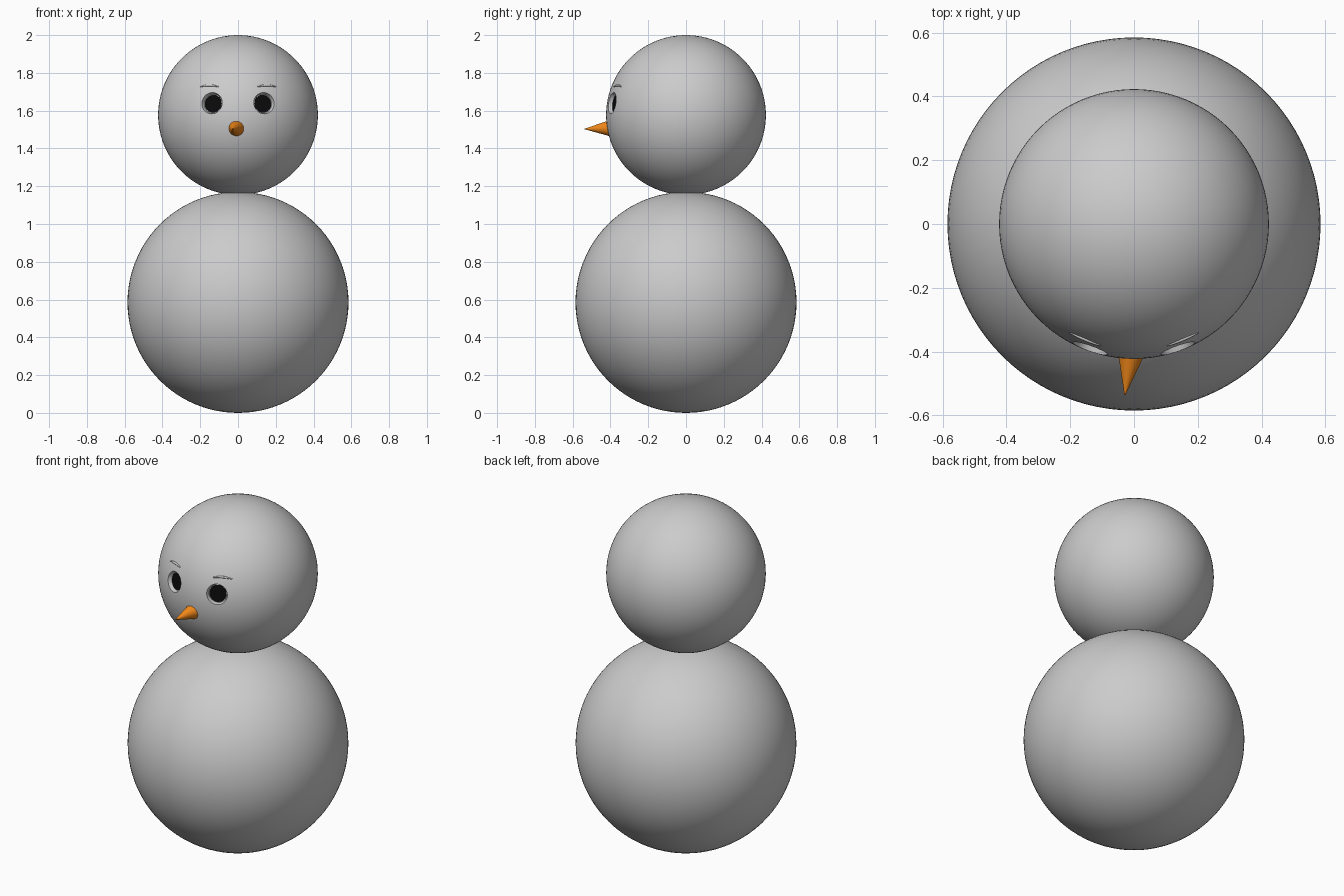
import bpy
import math
from mathutils import Vector

if "Cube" in bpy.data.objects:
    bpy.data.objects.remove(bpy.data.objects["Cube"])

HEAD_R, BODY_R = 0.423, 0.585
HEAD_C = Vector((0, 0, 2 - HEAD_R))


def material(name, color):
    m = bpy.data.materials.new(name)
    m.diffuse_color = color
    m.use_nodes = True
    m.node_tree.nodes["Principled BSDF"].inputs["Base Color"].default_value = m.diffuse_color
    return m


def finish(name, mat=None, angle=40):
    ob = bpy.context.object
    ob.name = name
    if mat:
        ob.data.materials.append(mat)
    bpy.ops.object.shade_smooth_by_angle(angle=math.radians(angle))
    return ob


def sphere(name, r, loc):
    bpy.ops.mesh.primitive_uv_sphere_add(segments=96, ring_count=48, radius=r, location=loc)
    return finish(name)


def cone_between(name, a, b, r1, r2, mat=None, sides=48):
    d = b - a
    bpy.ops.mesh.primitive_cone_add(vertices=sides, radius1=r1, radius2=r2, depth=d.length,
                                    location=(a + b) / 2,
                                    rotation=d.to_track_quat('Z', 'Y').to_euler())
    return finish(name, mat)


orange = material("orange", (0.9, 0.25, 0.01, 1))
black = material("black", (0.003, 0.003, 0.003, 1))

# Body and head
sphere("body", BODY_R, (0, 0, BODY_R))
head = sphere("head", HEAD_R, HEAD_C)

for side, s in (("left", -1), ("right", 1)):
    n = Vector((0.138 * s, -0.392, 1.64 - HEAD_C.z)).normalized()

    # Dished eye socket cut into the head
    cutter = cone_between(side + "_socket_cutter", HEAD_C + n * 0.397, HEAD_C + n * 0.46, 0.050, 0.070)
    cutter.hide_render = True
    cut = head.modifiers.new(side + "_socket", 'BOOLEAN')
    cut.operation = 'DIFFERENCE'
    cut.object = cutter
    cut.solver = 'EXACT'
    bpy.context.view_layer.objects.active = head
    bpy.ops.object.modifier_apply(modifier=cut.name)
    bpy.data.objects.remove(cutter)

    # Flat pupil on the socket floor
    cone_between(side + "_pupil", HEAD_C + n * 0.392, HEAD_C + n * 0.4, 0.047, 0.047, black)

    # Thin eyebrow following the head surface, tapered at both ends
    cu = bpy.data.curves.new(side + "_eyebrow", 'CURVE')
    cu.dimensions = '3D'
    cu.bevel_depth = 0.006
    cu.bevel_resolution = 3
    cu.use_fill_caps = True
    sp = cu.splines.new('POLY')
    steps = 12
    sp.points.add(steps)
    for i, p in enumerate(sp.points):
        t = i / steps
        x, z = 0.104 + 0.097 * t, 1.727 + 0.007 * math.sin(math.pi * t) - HEAD_C.z
        y = -math.sqrt(HEAD_R ** 2 - x * x - z * z)
        p.co = (x * s, y, z + HEAD_C.z, 1)
        p.radius = 0.35 + 0.65 * math.sin(math.pi * t)
    bpy.context.collection.objects.link(bpy.data.objects.new(side + "_eyebrow", cu))

# Restore crisp socket rims on the smooth head
bpy.ops.object.select_all(action='DESELECT')
head.select_set(True)
bpy.context.view_layer.objects.active = head
bpy.ops.object.shade_smooth_by_angle(angle=math.radians(25))

# Carrot nose, slightly skewed to one side
cone_between("nose", Vector((-0.009, -0.405, 1.507)), Vector((-0.029, -0.538, 1.503)), 0.042, 0.001, orange)
